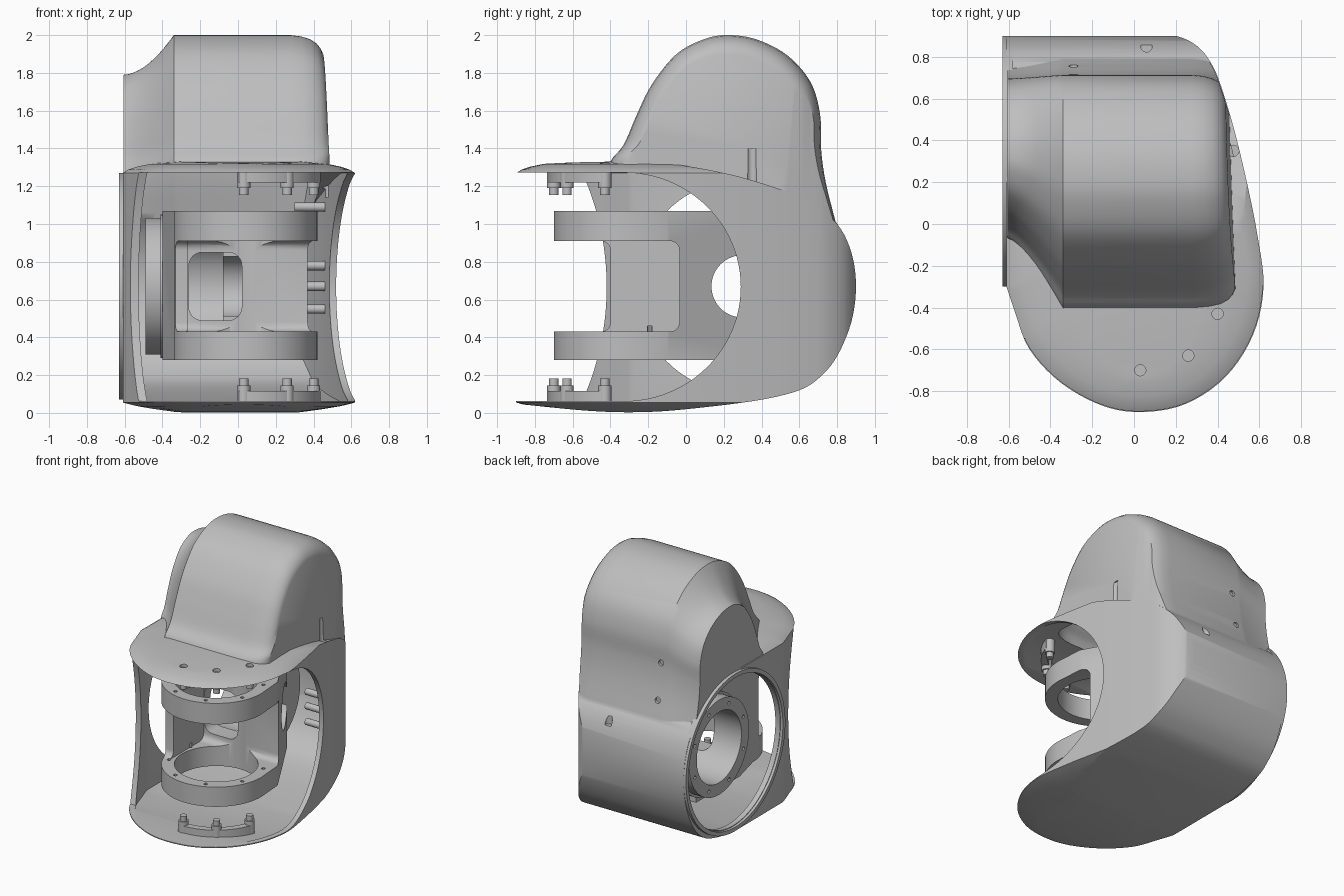
import bpy, bmesh, math
from mathutils import Vector

cube = bpy.data.objects.get("Cube")
if cube:
    bpy.data.objects.remove(cube, do_unlink=True)

grey = bpy.data.materials.new("housing grey")
grey.use_nodes = True
COLOUR = (0.52, 0.52, 0.52, 1)
grey.diffuse_color = COLOUR
for node in grey.node_tree.nodes:
    if node.type == 'BSDF_PRINCIPLED':
        node.inputs["Base Color"].default_value = COLOUR
        node.inputs["Roughness"].default_value = 0.6


# ---- helpers ----
def spline(points, steps=5):
    """Smooth open curve through the points."""
    p = [Vector(q) for q in points]
    p = [2 * p[0] - p[1]] + p + [2 * p[-1] - p[-2]]
    out = []
    for a, b, c, d in zip(p, p[1:], p[2:], p[3:]):
        for i in range(steps):
            t = i / steps
            out.append((2 * b + (c - a) * t + (2 * a - 5 * b + 4 * c - d) * t * t
                        + (3 * b - a - 3 * c + d) * t ** 3) / 2)
    return out + [p[-2]]


def circle(a, b, r, n=64):
    return [Vector((a + r * math.cos(i * math.tau / n), b + r * math.sin(i * math.tau / n)))
            for i in range(n)]


def rounded_rect(a0, a1, b0, b1, r):
    out = []
    corners = [(a1 - r, b1 - r), (a0 + r, b1 - r), (a0 + r, b0 + r), (a1 - r, b0 + r)]
    for k, (a, b) in enumerate(corners):
        for i in range(7):
            w = (k + i / 6) * math.pi / 2
            out.append(Vector((a + r * math.cos(w), b + r * math.sin(w))))
    return out


def inset(poly, d):
    """Shrink an outline so that each side of its bounding box moves in by d."""
    lo = Vector((min(v.x for v in poly), min(v.y for v in poly)))
    hi = Vector((max(v.x for v in poly), max(v.y for v in poly)))
    mid, half = (lo + hi) / 2, (hi - lo) / 2
    return [Vector((mid.x + (v.x - mid.x) * (1 - d / half.x),
                    mid.y + (v.y - mid.y) * (1 - d / half.y))) for v in poly]


def loft(name, axis, stations):
    """Closed solid through equal-sized outlines placed along an axis."""
    place = {'X': lambda s, v: (s, v[0], v[1]), 'Y': lambda s, v: (v[0], s, v[1]),
             'Z': lambda s, v: (v[0], v[1], s)}[axis]
    bm = bmesh.new()
    rows = [[bm.verts.new(place(s, v)) for v in poly] for s, poly in stations]
    for lo, hi in zip(rows, rows[1:]):
        for i in range(len(lo)):
            bm.faces.new((lo[i - 1], lo[i], hi[i], hi[i - 1]))
    bm.faces.new(rows[0])
    bm.faces.new(rows[-1])
    bmesh.ops.recalc_face_normals(bm, faces=bm.faces)
    mesh = bpy.data.meshes.new(name)
    bm.to_mesh(mesh)
    bm.free()
    mesh.materials.append(grey)
    obj = bpy.data.objects.new(name, mesh)
    bpy.context.collection.objects.link(obj)
    return obj


def prism(name, axis, poly, start, end):
    return loft(name, axis, [(start, poly), (end, poly)])


def combine(obj, other, operation):
    mod = obj.modifiers.new("join", 'BOOLEAN')
    mod.operation, mod.solver, mod.object = operation, 'EXACT', other
    bpy.context.view_layer.update()
    deps = bpy.context.evaluated_depsgraph_get()
    mesh = bpy.data.meshes.new_from_object(obj.evaluated_get(deps))
    obj.modifiers.clear()
    obj.data = mesh
    bpy.data.objects.remove(other, do_unlink=True)


def cut(obj, axis, poly, start, end):
    combine(obj, prism("cutter", axis, poly, start, end), 'DIFFERENCE')


# ---- housing outlines ----
side = spline([(-0.92, 1.28), (-0.8, 1.315), (-0.4, 1.33), (-0.1, 1.32), (0.2, 1.27),
               (0.45, 1.2), (0.65, 1.12), (0.8, 1.0), (0.875, 0.85), (0.9, 0.67),
               (0.875, 0.48), (0.8, 0.3), (0.71, 0.19), (0.6, 0.12), (0.4, 0.07),
               (0.1, 0.03), (-0.2, 0.005), (-0.5, 0.01), (-0.92, 0.05)])
plan = spline([(-0.61, -0.3), (-0.57, -0.42), (-0.5, -0.6), (-0.35, -0.76), (-0.15, -0.87),
               (0.04, -0.9), (0.25, -0.86), (0.44, -0.73), (0.57, -0.53), (0.62, -0.3),
               (0.59, -0.05), (0.54, 0.2), (0.48, 0.45), (0.42, 0.65), (0.375, 0.76),
               (0.31, 0.845), (0.22, 0.895), (0.1, 0.915), (-0.2, 0.92), (-0.61, 0.92)])
dome = spline([(-0.41, 1.22), (-0.4, 1.33), (-0.33, 1.42), (-0.26, 1.58), (-0.18, 1.74),
               (-0.05, 1.9), (0.1, 1.98), (0.23, 2.0), (0.38, 1.975), (0.54, 1.89),
               (0.66, 1.75), (0.71, 1.58), (0.715, 1.4), (0.74, 1.22), (0.8, 0.98)])
dome_end = [Vector((0.33 + (v.x - 0.22) * (0.64 if v.x < 0.22 else 0.74),
                    1.42 + (v.y - 1.5) * (0.74 if v.y > 1.5 else 0.84))) for v in dome]


def body_solid(name, gap):
    body = prism(name, 'X', inset(side, gap), -0.9, 0.8)
    levels = [(-0.02, 0.4), (0.005, 0.28), (0.02, 0.17), (0.035, 0.08), (0.047, 0.03),
              (0.055, 0), (1.27, 0), (1.288, 0.03), (1.303, 0.075), (1.317, 0.14),
              (1.33, 0.25), (1.36, 0.4)]
    combine(body, loft("plan", 'Z', [(z, inset(plan, d + gap)) for z, d in levels]), 'INTERSECT')
    return body


def dome_solid(name, gap):
    rows = []
    for i in range(11):
        s = i / 10
        poly = [Vector((a.x + (b.x - a.x) * s ** 1.3, a.y + (b.y - a.y) * s ** 1.8))
                for a, b in zip(dome_end, dome)]
        rows.append((-0.605 + gap + (0.265 - gap / 2) * s, inset(poly, gap)))
    for x, d in [(0.28, 0), (0.34, 0.007), (0.39, 0.022), (0.425, 0.045), (0.445, 0.07),
                 (0.458, 0.1)]:
        rows.append((x - gap, inset(dome, d + gap)))
    obj = loft(name, 'X', rows)
    # The outer cheek leans outward towards the front and the base
    for v in obj.data.vertices:
        lean = 0.1 * (1.9 - v.co.z) - 0.15 * v.co.y
        v.co.x += max(0, v.co.x - 0.2) * lean
    combine(obj, prism("plan_limit", 'Z', inset(plan, gap + 0.004), 0.5, 2.2), 'INTERSECT')
    return obj


# ---- housing shell ----
shell = body_solid("housing_shell", 0)
combine(shell, dome_solid("dome", 0), 'UNION')
combine(shell, body_solid("body_void", 0.04), 'DIFFERENCE')
combine(shell, dome_solid("dome_void", 0.04), 'DIFFERENCE')

# Front openings: deep arc on one side, shallow arc on the other
deep, shallow = [], []
for i in range(49):
    w = -math.pi / 2 + math.pi * i / 48
    deep.append(Vector((-0.33 + 0.62 * math.cos(w), 0.667 + 0.605 * math.sin(w))))
    z = 0.062 + 1.21 * i / 48
    shallow.append(Vector((-1.9 + math.sqrt(1.48 ** 2 - (z - 0.667) ** 2), z)))
deep += [Vector((-1.2, 1.272)), Vector((-1.2, 0.062))]
shallow += [Vector((-1.2, 1.272)), Vector((-1.2, 0.062))]
cut(shell, 'X', deep, -0.3, 1)
cut(shell, 'X', shallow, -1, 0.9)
# Round side port and screw holes
cut(shell, 'X', circle(0.3, 0.67, 0.565, 96), -0.8, -0.45)
screws = [(0.03, -0.7), (0.26, -0.63), (0.4, -0.43)]
for x, y, z in [(x, y, 1.3) for x, y in screws] + [(0.06, 0.85, 0.9), (0.475, 0.35, 1.14)]:
    cut(shell, 'Z', circle(x, y, 0.027, 20), z, 1.4)
for z, y in [(1.15, 0.74), (1.42, 0.695)]:
    cut(shell, 'Y', circle(-0.29, z, 0.022, 16), y, 1.1)

rim = prism("side_port_rim", 'X', circle(0.3, 0.67, 0.6, 96), -0.63, -0.58)
cut(rim, 'X', circle(0.3, 0.67, 0.57, 96), -0.8, -0.4)

# ---- inner joint bracket ----
RX, RY = 0.04, -0.32
arc = [Vector((RX + 0.38 * math.cos(w), RY + 0.38 * math.sin(w)))
       for w in (-math.pi * i / 40 for i in range(41))]
block = arc + [Vector(p) for p in ((-0.4, -0.08), (-0.4, 0.45), (0.1, 0.45), (0.405, -0.1))]
bracket = prism("joint_bracket", 'Z', block, 0.28, 1.07)
combine(bracket, prism("tube", 'X', circle(0.3, 0.67, 0.38), -0.41, 0.05), 'UNION')
combine(bracket, prism("flange", 'X', circle(0.3, 0.67, 0.362), -0.49, -0.38), 'UNION')
cut(bracket, 'Z', circle(RX, RY, 0.29), 0, 1.3)
# Window between the rings, leaving a column on the port side
cut(bracket, 'X', rounded_rect(-1, -0.035, 0.43, 0.91, 0.05), -0.265, 0.9)
cut(bracket, 'X', rounded_rect(-1, -0.4, 0.43, 0.91, 0.05), -0.9, -0.2)
cut(bracket, 'X', circle(0.3, 0.67, 0.27), -0.8, -0.08)
cut(bracket, 'X', circle(0.3, 0.67, 0.165), -0.2, 0.9)
cut(bracket, 'Y', rounded_rect(-0.26, 0.02, 0.49, 0.85, 0.07), -0.2, 0.25)
for i in range(8):
    w = math.tau * (i + 0.5) / 8
    c, s = math.cos(w), math.sin(w)
    cut(bracket, 'X', circle(0.3 + 0.316 * c, 0.67 + 0.316 * s, 0.014, 8), -0.6, -0.44)
    if s < 0.5:
        for z in (0.4, 1.04):
            cut(bracket, 'Z', circle(RX + 0.335 * c, RY + 0.335 * s, 0.014, 8), z, z + 0.06)

parts = [shell, rim, bracket]

# ---- screw posts and curved ribs on both plates ----
rib = [Vector((RX + r * math.cos(w), RY + r * math.sin(w)))
       for r, ws in ((0.41, range(13)), (0.36, range(12, -1, -1)))
       for w in (math.radians(-95 + 80 * i / 12) for i in ws)]
for label, base, d in (("lower", 0.045, 1), ("upper", 1.29, -1)):
    for i, (x, y) in enumerate(screws):
        parts.append(prism(f"{label}_post_{i}", 'Z', circle(x, y, 0.035, 24), base, base + d * 0.1))
        parts.append(prism(f"{label}_post_tip_{i}", 'Z', circle(x, y, 0.025, 24),
                           base + d * 0.09, base + d * 0.137))
    parts.append(prism(f"{label}_rib", 'Z', rib, base, base + d * 0.07))

# ---- bosses on the inner side wall ----
for i, z in enumerate((0.55, 0.67, 0.78, 1.09)):
    parts.append(prism(f"wall_boss_{i}", 'X', circle(0.4, z, 0.025, 20), 0.3, 0.46))

# ---- shading ----
bpy.ops.object.select_all(action='DESELECT')
for part in parts:
    part.select_set(True)
bpy.context.view_layer.objects.active = shell
bpy.ops.object.shade_smooth_by_angle(angle=math.radians(32))
